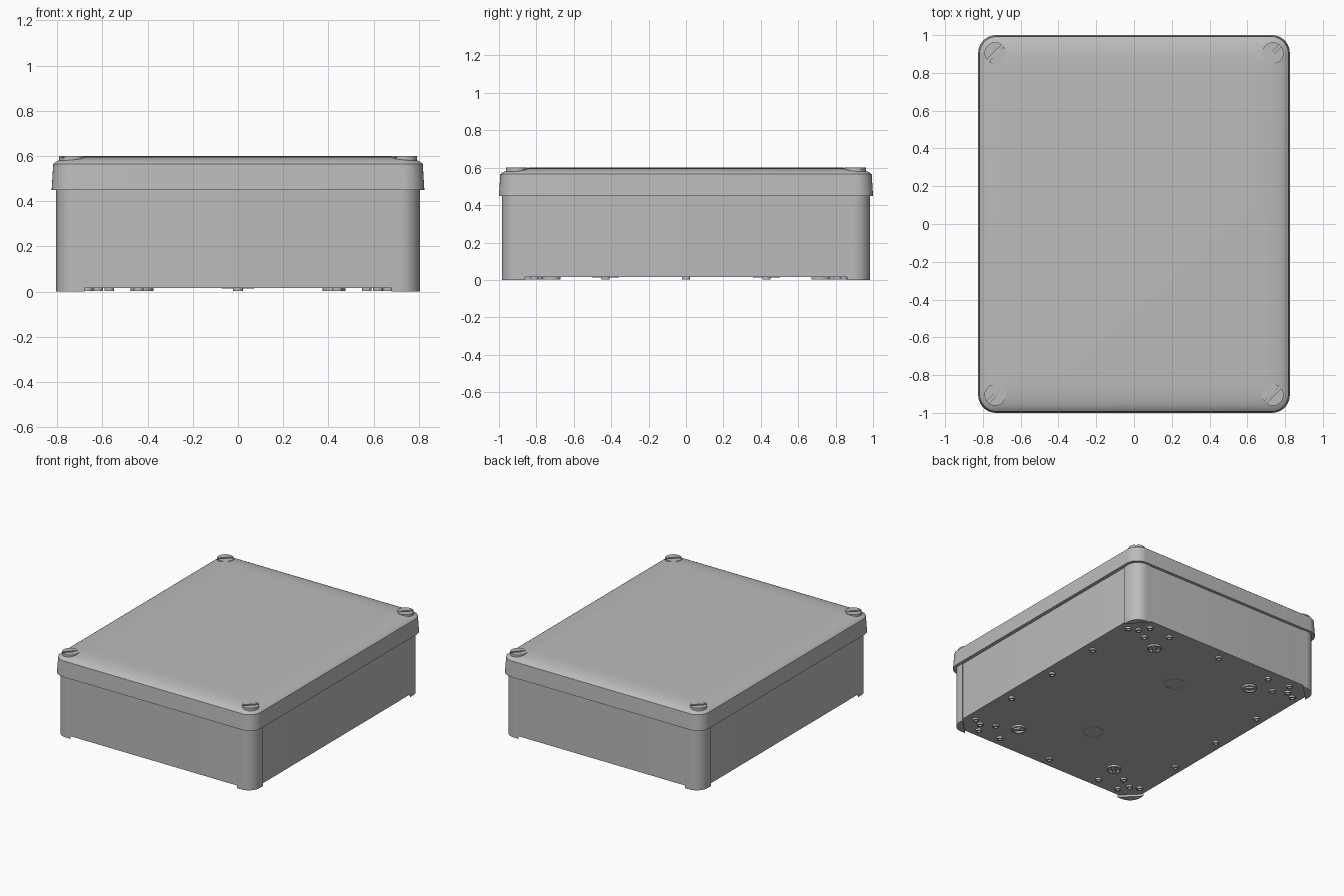
import bpy, bmesh, math
from mathutils import Matrix, Vector

if "Cube" in bpy.data.objects:
    bpy.data.objects.remove(bpy.data.objects["Cube"])

grey = bpy.data.materials.new("light_grey_plastic")
grey.diffuse_color = (0.5, 0.5, 0.5, 1)
grey.use_nodes = True
grey.node_tree.nodes["Principled BSDF"].inputs["Base Color"].default_value = grey.diffuse_color


def finish(bm, name):
    bmesh.ops.recalc_face_normals(bm, faces=bm.faces)
    mesh = bpy.data.meshes.new(name)
    bm.to_mesh(mesh)
    bm.free()
    mesh.materials.append(grey)
    mesh.shade_smooth()
    mesh.set_sharp_from_angle(angle=math.radians(28))
    obj = bpy.data.objects.new(name, mesh)
    bpy.context.collection.objects.link(obj)
    return obj


def arc(cx, cy, r, a0, a1, n):
    return [(cx + r * math.cos(a0 + (a1 - a0) * i / n),
             cy + r * math.sin(a0 + (a1 - a0) * i / n)) for i in range(n + 1)]


def rounded_rect(hx, hy, r, n=10):
    pts = []
    for k, (sx, sy) in enumerate([(1, 1), (-1, 1), (-1, -1), (1, -1)]):
        a = k * math.pi / 2
        pts += arc(sx * (hx - r), sy * (hy - r), r, a, a + math.pi / 2, n)
    return pts


def loft(bm, loops):
    """Skin a stack of (points, z) loops and cap both ends."""
    rings = [[bm.verts.new((x, y, z)) for x, y in pts] for pts, z in loops]
    n = len(rings[0])
    for a, b in zip(rings, rings[1:]):
        for i in range(n):
            j = (i + 1) % n
            bm.faces.new((a[i], a[j], b[j], b[i]))
    bm.faces.new(rings[0][::-1])
    bm.faces.new(rings[-1])


def disc(bm, x, y, r, z0, z1, n=20):
    pts = arc(x, y, r, 0, 2 * math.pi, n)[:-1]
    loft(bm, [(pts, z0), (pts, z1)])


def tube(bm, x, y, r_out, r_in, z0, z1, n=28):
    rings = []
    for r, z in [(r_out, z0), (r_out, z1), (r_in, z1), (r_in, z0)]:
        rings.append([bm.verts.new((px, py, z))
                      for px, py in arc(x, y, r, 0, 2 * math.pi, n)[:-1]])
    for k in range(4):
        a, b = rings[k], rings[(k + 1) % 4]
        for i in range(n):
            j = (i + 1) % n
            bm.faces.new((a[i], a[j], b[j], b[i]))


CORNERS = [(sx, sy) for sx in (1, -1) for sy in (1, -1)]

# Box body, slightly recessed between the corner posts
bm = bmesh.new()
pts = rounded_rect(0.799, 0.979, 0.09)
loft(bm, [(pts, 0.016), (pts, 0.46)])
finish(bm, "box_body")

# Corner posts that end in short feet
bm = bmesh.new()
post = [(0.68, 0.985)] + arc(0.715, 0.895, 0.09, math.pi / 2, 0, 10) + [(0.805, 0.86)]
for sx, sy in CORNERS:
    p = [(x * sx, y * sy) for x, y in post]
    loft(bm, [(p, 0.0), (p, 0.455)])
finish(bm, "corner_posts")

# Lid with tapered rim and softly crowned edge
bm = bmesh.new()
profile = [(0, 0.45), (0.007, 0.565), (0.018, 0.574), (0.035, 0.583),
           (0.06, 0.590), (0.09, 0.595), (0.125, 0.5985), (0.165, 0.6)]
loft(bm, [(rounded_rect(0.825 - d, 1.0 - d, max(0.095 - d * 0.5, 0.03)), z)
          for d, z in profile])
finish(bm, "lid")

# Slotted lid screws: a base disc with two half-moon pads leaving the slot
bm = bmesh.new()
R, gap = 0.057, 0.008
for sx, sy in CORNERS:
    x, y = sx * 0.735, sy * 0.905
    disc(bm, x, y, R, 0.55, 0.592, 32)
    t = math.asin(gap / R)
    for turn in (0, math.pi):
        a = math.pi / 4 + turn
        half = arc(x, y, R, a + t, a + math.pi - t, 16)
        loft(bm, [(half, 0.592), (half, 0.6)])
finish(bm, "lid_screws")

# Small pegs under the base
bm = bmesh.new()
corner_pegs = [(0.73, 0.81), (0.665, 0.84), (0.62, 0.91), (0.57, 0.79),
               (0.44, 0.90), (0.73, 0.43)]
pegs = [(x * sx, y * sy) for x, y in corner_pegs for sx, sy in CORNERS]
pegs += [(0, 0.9), (0, -0.9), (0.73, 0), (-0.73, 0)]
for x, y in pegs:
    tube(bm, x, y, 0.022, 0.012, 0.002, 0.02, 16)
finish(bm, "base_pegs")

# Round bosses with a cross bar under the base
bm = bmesh.new()
for sx, sy in CORNERS:
    x, y = sx * 0.425, sy * 0.72
    tube(bm, x, y, 0.05, 0.04, 0.002, 0.02)
    d = Vector((sx, sy)).normalized()
    n = Vector((-d.y, d.x))
    c = Vector((x, y))
    bar = [tuple(c + d * u * 0.044 + n * v * 0.014)
           for u, v in [(1, 1), (-1, 1), (-1, -1), (1, -1)]]
    loft(bm, [(bar, 0.004), (bar, 0.02)])
finish(bm, "base_bosses")

# Two flat rings marked on the base
bm = bmesh.new()
for s in (1, -1):
    tube(bm, 0, s * 0.43, 0.072, 0.065, 0.013, 0.02, 32)
finish(bm, "base_rings")
